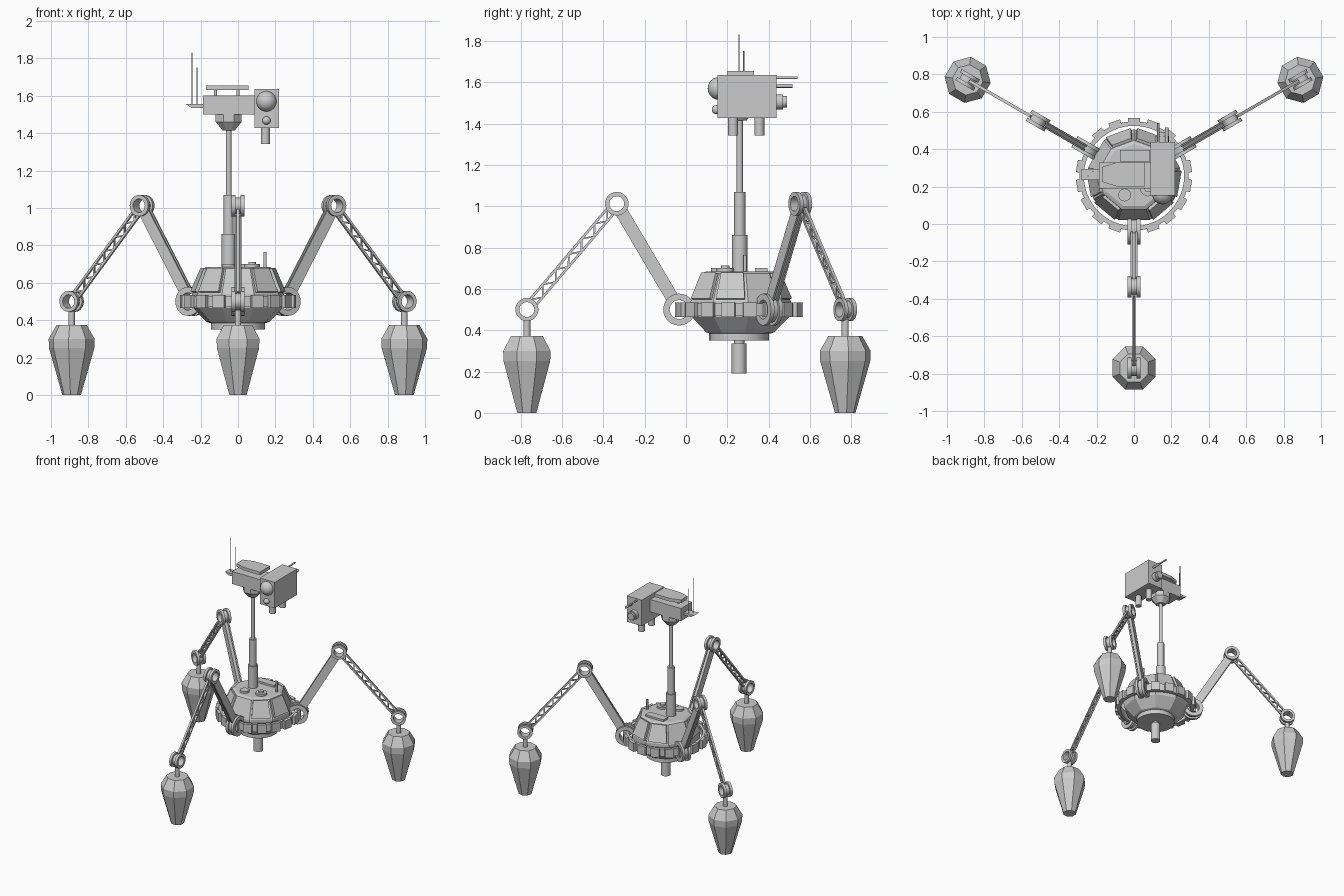
import bpy, bmesh
from math import cos, sin, pi, radians
from mathutils import Matrix, Vector

if "Cube" in bpy.data.objects:
    bpy.data.objects.remove(bpy.data.objects["Cube"])

CENTRE = Matrix.Translation((0, 0.257, 0))
I = Matrix.Identity(4)


def finish(name, bm, M=I, smooth=False):
    bmesh.ops.recalc_face_normals(bm, faces=bm.faces)
    for f in bm.faces:
        f.smooth = smooth
    for e in bm.edges:
        e.smooth = smooth and e.calc_face_angle(pi) < radians(32)
    bm.transform(M)
    me = bpy.data.meshes.new(name)
    bm.to_mesh(me)
    bm.free()
    ob = bpy.data.objects.new(name, me)
    bpy.context.collection.objects.link(ob)
    return ob


def lathe(name, profile, n=24, M=I, phase=0.0, closed=False, smooth=True):
    """Spin (radius, height) points round z; ends capped unless the profile is closed."""
    bm = bmesh.new()
    rings = [[bm.verts.new((r * cos(2 * pi * i / n + phase), r * sin(2 * pi * i / n + phase), z))
              for i in range(n)] for r, z in profile]
    pairs = list(zip(rings, rings[1:])) + ([(rings[-1], rings[0])] if closed else [])
    for a, b in pairs:
        for i in range(n):
            j = (i + 1) % n
            bm.faces.new((a[i], a[j], b[j], b[i]))
    if not closed:
        bm.faces.new(rings[0])
        bm.faces.new(rings[-1])
    return finish(name, bm, M, smooth)


def rod(name, a, b, r, n=16, r2=None, M=I):
    a, b = Vector(a), Vector(b)
    d = b - a
    R = Matrix.Translation(a) @ d.to_track_quat('Z', 'Y').to_matrix().to_4x4()
    return lathe(name, [(r, 0), (r if r2 is None else r2, d.length)], n, M @ R)


def add_box(bm, lo, hi, M=I):
    lo, hi = Vector(lo), Vector(hi)
    bmesh.ops.create_cube(bm, size=1, matrix=M @ Matrix.Translation((lo + hi) / 2)
                          @ Matrix.Diagonal((*(hi - lo), 1)))


def box(name, lo, hi, M=I):
    bm = bmesh.new()
    add_box(bm, lo, hi)
    return finish(name, bm, M)


def prism(name, pts, z0, z1):
    bm = bmesh.new()
    f = bm.faces.new([bm.verts.new((x, y, z0)) for x, y in pts])
    g = bmesh.ops.extrude_face_region(bm, geom=[f])['geom']
    bmesh.ops.translate(bm, verts=[v for v in g if isinstance(v, bmesh.types.BMVert)],
                        vec=(0, 0, z1 - z0))
    return finish(name, bm)


def along(a, b):
    """Frame in the leg plane with local x running from a to b, y sideways."""
    x = (b - a).normalized()
    y = Vector((0, 1, 0))
    M = Matrix((x, y, x.cross(y))).transposed().to_4x4()
    return Matrix.Translation(a) @ M


# Nine-sided hull
PH = radians(-90 + 20)
R0, Z0, R1, Z1 = 0.25, 0.54, 0.19, 0.675
lathe('hull', [(0.155, 0.385), (0.17, 0.39), (0.243, 0.465), (0.25, 0.5), (R0, Z0), (R1, Z1), (0.17, 0.685)],
      9, CENTRE, PH, smooth=False)
lathe('hull_base_disc', [(0.145, 0.35), (0.145, 0.395)], 24, CENTRE)
lathe('belly_probe', [(0.036, 0.19), (0.036, 0.335), (0.025, 0.336), (0.025, 0.36)], 20, CENTRE)

# Raised panels on the facets between the legs
bm = bmesh.new()
k = cos(pi / 9)
slope = Vector(((R1 - R0) * k, 0, Z1 - Z0))
out = Vector((slope.z, 0, -slope.x)).normalized() * 0.016
for deg in (-50, -10, 70, 110, 190, 230):
    vs = []
    for o in (out * -0.3, out):
        for t, s in ((0.06, -1), (0.06, 1), (0.98, 1), (0.98, -1)):
            half = (R0 + (R1 - R0) * t) * sin(pi / 9) * 0.84
            p = Vector((R0 * k, s * half, Z0)) + slope * t + o
            vs.append(bm.verts.new(Matrix.Rotation(radians(deg), 3, 'Z') @ p))
    bm.faces.new(vs[:4])
    bm.faces.new(vs[4:])
    for i in range(4):
        j = (i + 1) % 4
        bm.faces.new((vs[i], vs[j], vs[j + 4], vs[i + 4]))
finish('hull_panels', bm, CENTRE)

# Toothed belt ring
lathe('belt_ring', [(0.268, 0.47), (0.292, 0.47), (0.292, 0.53), (0.268, 0.53)], 54, CENTRE, closed=True)
bm = bmesh.new()
for i in range(18):
    add_box(bm, (0.285, -0.033, 0.465), (0.31, 0.033, 0.535), Matrix.Rotation(radians(20 * i + 10), 4, 'Z'))
finish('belt_teeth', bm, CENTRE)

# Deck fittings
lathe('deck_disc_left', [(0.034, 0.68), (0.034, 0.7)], 20, Matrix.Translation((-0.05, 0.155, 0)))
lathe('deck_disc_right', [(0.042, 0.68), (0.042, 0.7), (0.02, 0.7), (0.02, 0.712)], 20,
      Matrix.Translation((0.075, 0.19, 0)))
box('deck_box', (-0.075, 0.335, 0.67), (0.085, 0.395, 0.7))
rod('deck_post', (0.145, 0.285, 0.66), (0.145, 0.285, 0.765), 0.008)


# Legs
def spool(name, p, r, hole, w, M):
    lip = r - 0.014
    prof = [(hole, -w), (r, -w), (r, -w + 0.02), (lip, -w + 0.02),
            (lip, w - 0.02), (r, w - 0.02), (r, w), (hole, w)]
    T = Matrix.Translation(p) @ Matrix.Rotation(pi / 2, 4, 'X')
    lathe(name, prof, 28, M @ T, closed=True)


hip, knee, ankle = Vector((0.29, 0, 0.5)), Vector((0.592, 0, 1.012)), Vector((1.027, 0, 0.5))
for side, deg in (('front', -90), ('right', 30), ('left', 150)):
    M = CENTRE @ Matrix.Rotation(radians(deg), 4, 'Z')
    spool(side + '_hip', hip, 0.077, 0.046, 0.034, M)
    spool(side + '_knee', knee, 0.057, 0.036, 0.034, M)
    spool(side + '_ankle', ankle, 0.056, 0.036, 0.034, M)
    # Upper leg: two side plates with a recessed core
    F, L = along(hip, knee), (knee - hip).length
    bm = bmesh.new()
    for lo, hi, h in ((-0.018, -0.008, 0.031), (0.008, 0.018, 0.031), (-0.009, 0.009, 0.022)):
        add_box(bm, (0.066, lo, -h), (L - 0.046, hi, h), F)
    finish(side + '_upper_leg', bm, M)
    # Lower leg: lattice girder
    F, L = along(knee, ankle), (ankle - knee).length
    bm = bmesh.new()
    s, e, h, n = 0.046, L - 0.046, 0.02, 12
    for z in (-h, h):
        add_box(bm, (s, -0.008, z - 0.006), (e, 0.008, z + 0.006), F)
    step = (e - s) / n
    for i in range(n):
        sg = 1 if i % 2 else -1
        a = F @ Vector((s + i * step, 0, -h * sg))
        b = F @ Vector((s + (i + 1) * step, 0, h * sg))
        add_box(bm, (0, -0.006, -0.004), ((b - a).length, 0.006, 0.004), along(a, b))
    finish(side + '_lower_leg', bm, M)
    # Foot
    T = M @ Matrix.Translation((ankle.x, 0, 0))
    lathe(side + '_foot_stem', [(0.017, 0.36), (0.017, 0.455)], 16, T)
    lathe(side + '_foot', [(0.05, 0), (0.122, 0.25), (0.124, 0.3), (0.082, 0.373)], 8, T,
          pi / 8, smooth=False)

# Telescopic mast
MX = Matrix.Translation((-0.05, 0.26, 0))
lathe('mast', [(0.037, 0.66), (0.037, 0.86), (0.027, 0.86), (0.027, 1.07),
               (0.015, 1.07), (0.015, 1.43)], 20, MX)
lathe('head_swivel', [(0.036, 1.415), (0.075, 1.46), (0.075, 1.505)], 8, MX, pi / 8, smooth=False)

# Head beam, nose fin, top plate and aerials
box('head_beam', (-0.187, 0.19, 1.5), (0.09, 0.33, 1.6))
bm = bmesh.new()
bmesh.ops.create_cube(bm, size=1)
for v in bm.verts:
    tip = v.co.x < 0
    v.co = Vector((-0.28 if tip and v.co.z > 0 else -0.25 if tip else -0.18,
                   0.265 + v.co.y * 0.06, 1.555 if v.co.z > 0 else 1.535))
finish('nose_fin', bm)
prism('top_plate', [(-0.17, 0.225), (-0.09, 0.2), (0.055, 0.2), (0.055, 0.33), (-0.09, 0.33), (-0.17, 0.305)],
      1.63, 1.655)
for i, x in enumerate((-0.12, 0.0)):
    rod(f'plate_post_{i}', (x, 0.265, 1.59), (x, 0.265, 1.635), 0.008)
rod('long_aerial', (-0.245, 0.257, 1.55), (-0.245, 0.257, 1.83), 0.003, 8)
rod('short_aerial', (-0.22, 0.28, 1.55), (-0.22, 0.28, 1.75), 0.003, 8)

# Camera box with lenses, lower tubes and rear plugs
box('camera_box', (0.087, 0.152, 1.427), (0.22, 0.438, 1.635))
for name, z, r, y in (('main_lens', 1.57, 0.055, 0.16), ('small_lens', 1.467, 0.022, 0.147)):
    bm = bmesh.new()
    bmesh.ops.create_uvsphere(bm, u_segments=24, v_segments=12, radius=r)
    finish(name, bm, Matrix.Translation((0.152, y, z)), True)
for i, y in enumerate((0.228, 0.355)):
    rod(f'lower_tube_{i}', (0.147, y, 1.342), (0.147, y, 1.44), 0.024, 20)
rod('rear_rod_long', (0.13, 0.43, 1.622), (0.13, 0.54, 1.622), 0.006)
rod('rear_rod_short', (0.175, 0.43, 1.582), (0.175, 0.515, 1.582), 0.009)
rod('rear_plug_neck', (0.15, 0.43, 1.505), (0.15, 0.47, 1.505), 0.036, 20)
rod('rear_plug', (0.15, 0.465, 1.505), (0.15, 0.488, 1.505), 0.028, 20)
